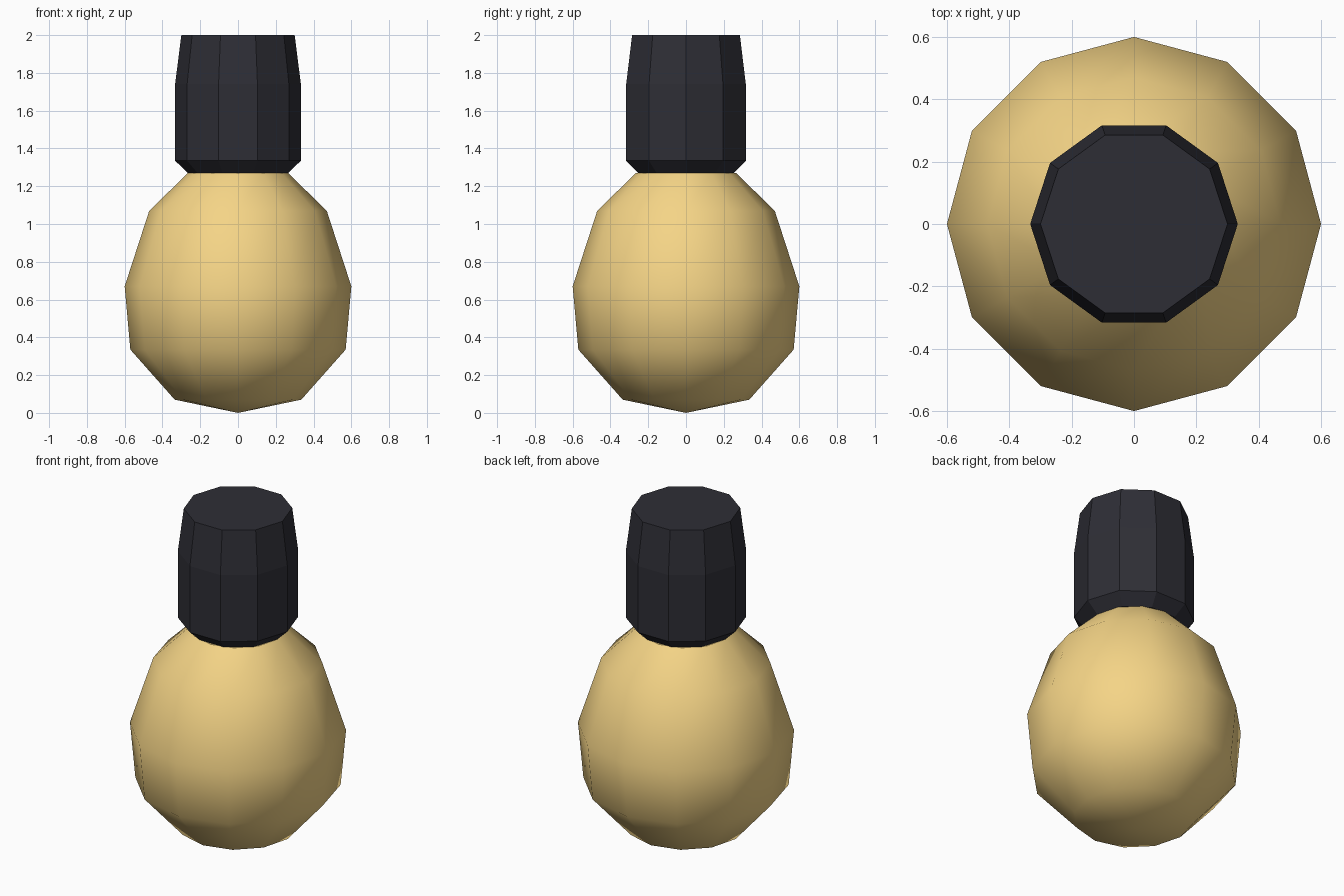
import bpy, bmesh
from math import cos, sin, tau

if "Cube" in bpy.data.objects:
    bpy.data.objects.remove(bpy.data.objects["Cube"])


def lathe(name, profile, sides, color, smooth):
    """Spin a (radius, height) profile round z; radius 0 makes a pole, open ends are capped."""
    bm = bmesh.new()
    rings = []
    for r, z in profile:
        n = sides if r > 0 else 1
        rings.append([bm.verts.new((r * cos(tau * i / sides), r * sin(tau * i / sides), z))
                      for i in range(n)])
    for a, b in zip(rings, rings[1:]):
        for i in range(sides):
            j = (i + 1) % sides
            if len(a) == 1:
                bm.faces.new((a[0], b[j], b[i]))
            else:
                bm.faces.new((a[i], a[j], b[j], b[i]))
    for ring in (rings[0], rings[-1]):
        if len(ring) > 1:
            bm.faces.new(ring)
    bmesh.ops.recalc_face_normals(bm, faces=bm.faces)
    for f in bm.faces:
        f.smooth = smooth and len(f.verts) < 5
    mesh = bpy.data.meshes.new(name)
    bm.to_mesh(mesh)
    bm.free()
    mat = bpy.data.materials.new(name + "_color")
    mat.diffuse_color = color
    mat.use_nodes = True
    mat.node_tree.nodes["Principled BSDF"].inputs["Base Color"].default_value = mat.diffuse_color
    mesh.materials.append(mat)
    obj = bpy.data.objects.new(name, mesh)
    bpy.context.collection.objects.link(obj)
    return obj


# Glass bulb: smooth-shaded, twelve sides, closed to a point at the bottom
lathe("glass_bulb",
      [(0, 0), (0.335, 0.07), (0.57, 0.335), (0.6, 0.67), (0.47, 1.07), (0.265, 1.27)],
      12, (0.91, 0.66, 0.24, 1), True)

# Socket: flat-faced, ten sides, tapered at both ends
lathe("socket",
      [(0.265, 1.27), (0.333, 1.335), (0.333, 1.74), (0.3, 2.0)],
      10, (0.027, 0.027, 0.036, 1), False)
